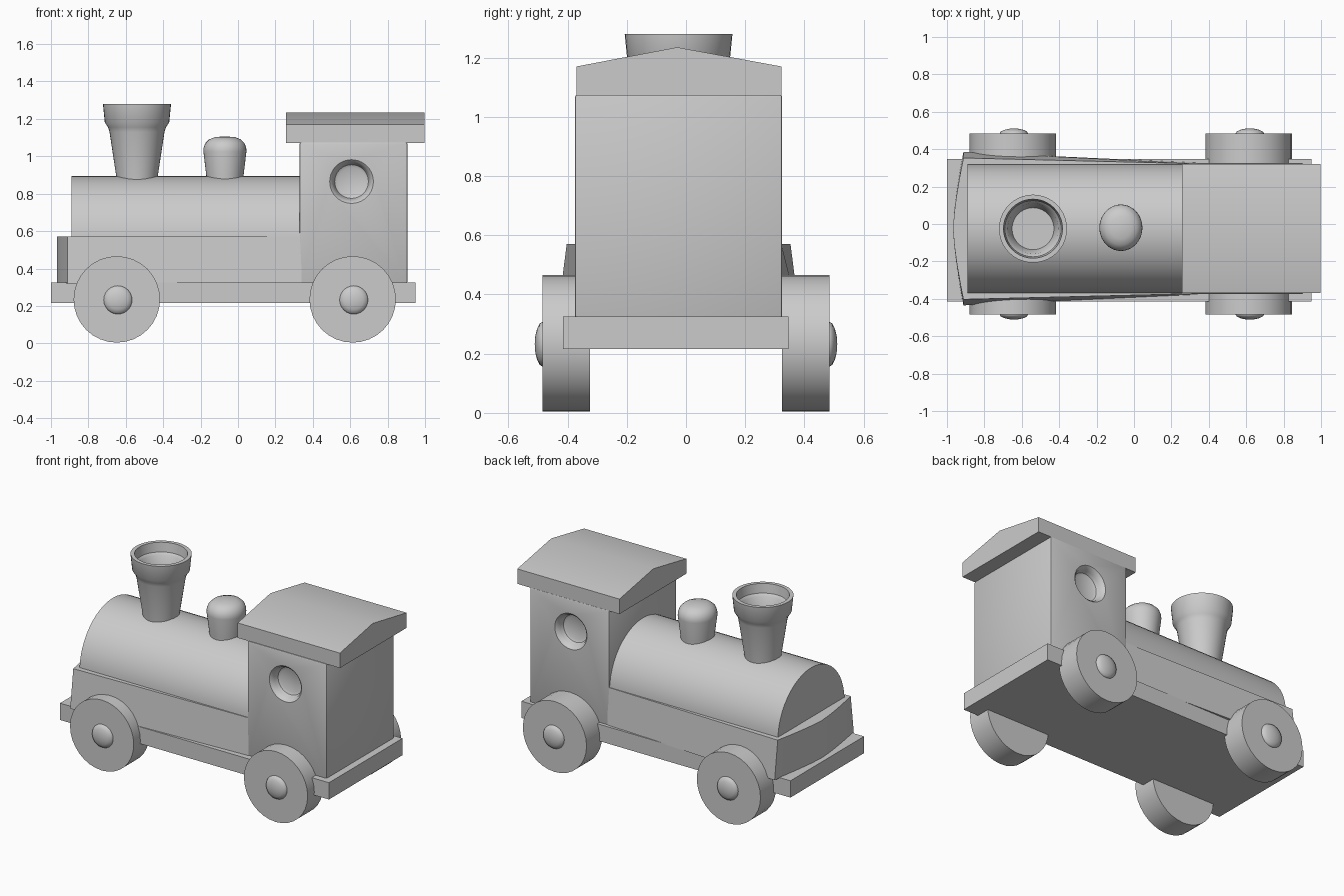
import bpy, bmesh
from math import sin, cos, pi
from mathutils import Matrix, Vector

if "Cube" in bpy.data.objects:
    bpy.data.objects.remove(bpy.data.objects["Cube"])


def finish(bm, name, angle=0.6):
    bmesh.ops.remove_doubles(bm, verts=bm.verts, dist=1e-5)
    bmesh.ops.recalc_face_normals(bm, faces=bm.faces)
    mesh = bpy.data.meshes.new(name)
    bm.to_mesh(mesh)
    bm.free()
    ob = bpy.data.objects.new(name, mesh)
    bpy.context.collection.objects.link(ob)
    smooth(ob, angle)
    return ob


def smooth(ob, angle=0.6):
    bpy.ops.object.select_all(action='DESELECT')
    ob.select_set(True)
    bpy.context.view_layer.objects.active = ob
    bpy.ops.object.shade_smooth_by_angle(angle=angle)


def box(name, x, y, z, bevel=0):
    bm = bmesh.new()
    bmesh.ops.create_cube(bm, size=1)
    for v in bm.verts:
        v.co = [(a + b) / 2 + c * (b - a) for (a, b), c in zip((x, y, z), v.co)]
    if bevel:
        bmesh.ops.bevel(bm, geom=bm.edges[:], offset=bevel, segments=2,
                        profile=0.5, affect='EDGES')
    return finish(bm, name)


def lathe(name, profile, matrix, steps=40):
    """Spin an (r, h) profile about local z, then place it."""
    bm = bmesh.new()
    vs = [bm.verts.new((r, 0, h)) for r, h in profile]
    es = [bm.edges.new(p) for p in zip(vs, vs[1:])]
    bmesh.ops.spin(bm, geom=vs + es, cent=(0, 0, 0), axis=(0, 0, 1),
                   angle=2 * pi, steps=steps, use_merge=True)
    bm.transform(matrix)
    return finish(bm, name)


def loft(name, ring_a, ring_b):
    """Solid between two matching rings of points."""
    bm = bmesh.new()
    a = [bm.verts.new(p) for p in ring_a]
    b = [bm.verts.new(p) for p in ring_b]
    n = len(a)
    for i in range(n):
        j = (i + 1) % n
        bm.faces.new((a[i], a[j], b[j], b[i]))
    bm.faces.new(a[::-1])
    bm.faces.new(b)
    return finish(bm, name)


def extrude_x(name, yz, x0, x1):
    return loft(name, [(x0, y, z) for y, z in yz], [(x1, y, z) for y, z in yz])


def outward(x, y, z, side):
    """Placement whose local z points to +y or -y."""
    return Matrix.Translation((x, y, z)) @ Matrix.Rotation(-side * pi / 2, 4, 'X')


CY = -0.025  # body centre line

# Chassis plank
box("chassis", (-1.0, 0.95), (-0.415, 0.347), (0.215, 0.325))

# Boiler with arched top
arch = [(CY - 0.345, 0.32)]
arch += [(CY - 0.345 * cos(pi * i / 24), 0.55 + 0.345 * sin(pi * i / 24)) for i in range(25)]
arch += [(CY + 0.345, 0.32)]
extrude_x("boiler", arch, -0.89, 0.34)


# Flared lower casing with a bowed nose
def casing(front, rear, nose, z):
    bow = [(nose + (-0.912 - nose) * abs(t) ** 1.4, CY + front * t, z)
           for t in (-1, -0.75, -0.5, -0.25, 0, 0.25, 0.5, 0.75, 1)]
    return bow + [(0.34, CY + rear, z), (0.34, CY - rear, z)]


loft("lower_casing", casing(0.41, 0.352, -0.968, 0.32), casing(0.378, 0.347, -0.968, 0.57))

# Cab with a dished round window on each side
cab = box("cab", (0.33, 0.905), (-0.375, 0.325), (0.32, 1.075), 0.008)
dish = [(0, -0.06), (0.075, -0.06), (0.09, -0.052), (0.098, -0.03),
        (0.104, -0.012), (0.118, 0.001), (0.118, 0.05), (0, 0.05)]
for side, y in ((-1, -0.375), (1, 0.325)):
    cutter = lathe("window_cutter", dish, outward(0.607, y, 0.865, side))
    cutter.hide_render = True
    mod = cab.modifiers.new("window", 'BOOLEAN')
    mod.object = cutter
    mod.solver = 'EXACT'
    bpy.context.view_layer.objects.active = cab
    bpy.ops.object.modifier_apply(modifier=mod.name)
    bpy.data.objects.remove(cutter)
smooth(cab)

# Pitched roof
extrude_x("roof", [(-0.37, 1.072), (0.322, 1.072), (0.322, 1.17),
                   (-0.03, 1.235), (-0.37, 1.17)], 0.257, 0.998)

# Hollow funnel
lathe("funnel", [(0, 0.86), (0.108, 0.86), (0.112, 0.9), (0.147, 1.13), (0.155, 1.155),
                 (0.172, 1.18), (0.182, 1.28), (0.158, 1.28), (0.15, 1.22),
                 (0.135, 1.205), (0.112, 1.1), (0, 1.1)],
      Matrix.Translation((-0.54, CY, 0)))

# Steam dome
lathe("steam_dome", [(0, 0.86), (0.098, 0.86), (0.1, 0.9), (0.115, 1.025), (0.114, 1.045),
                     (0.105, 1.07), (0.085, 1.09), (0.055, 1.102), (0, 1.107)],
      Matrix.Translation((-0.07, CY + 0.005, 0)) @ Matrix.Diagonal((1, 1.08, 1, 1)))

# Wheels and domed hub caps
hub = [(0, -0.01), (0.076, -0.01), (0.076, 0.0), (0.07, 0.01),
       (0.052, 0.019), (0.028, 0.025), (0, 0.027)]
for end, x in (("front", -0.648), ("rear", 0.613)):
    for label, side in (("right", -1), ("left", 1)):
        lathe(f"{end}_{label}_wheel", [(0, 0), (0.231, 0), (0.231, 0.16), (0, 0.16)],
              outward(x, side * 0.324, 0.235, side), 32)
        lathe(f"{end}_{label}_hub", hub, outward(x + 0.006, side * 0.484, 0.232, side), 24)
